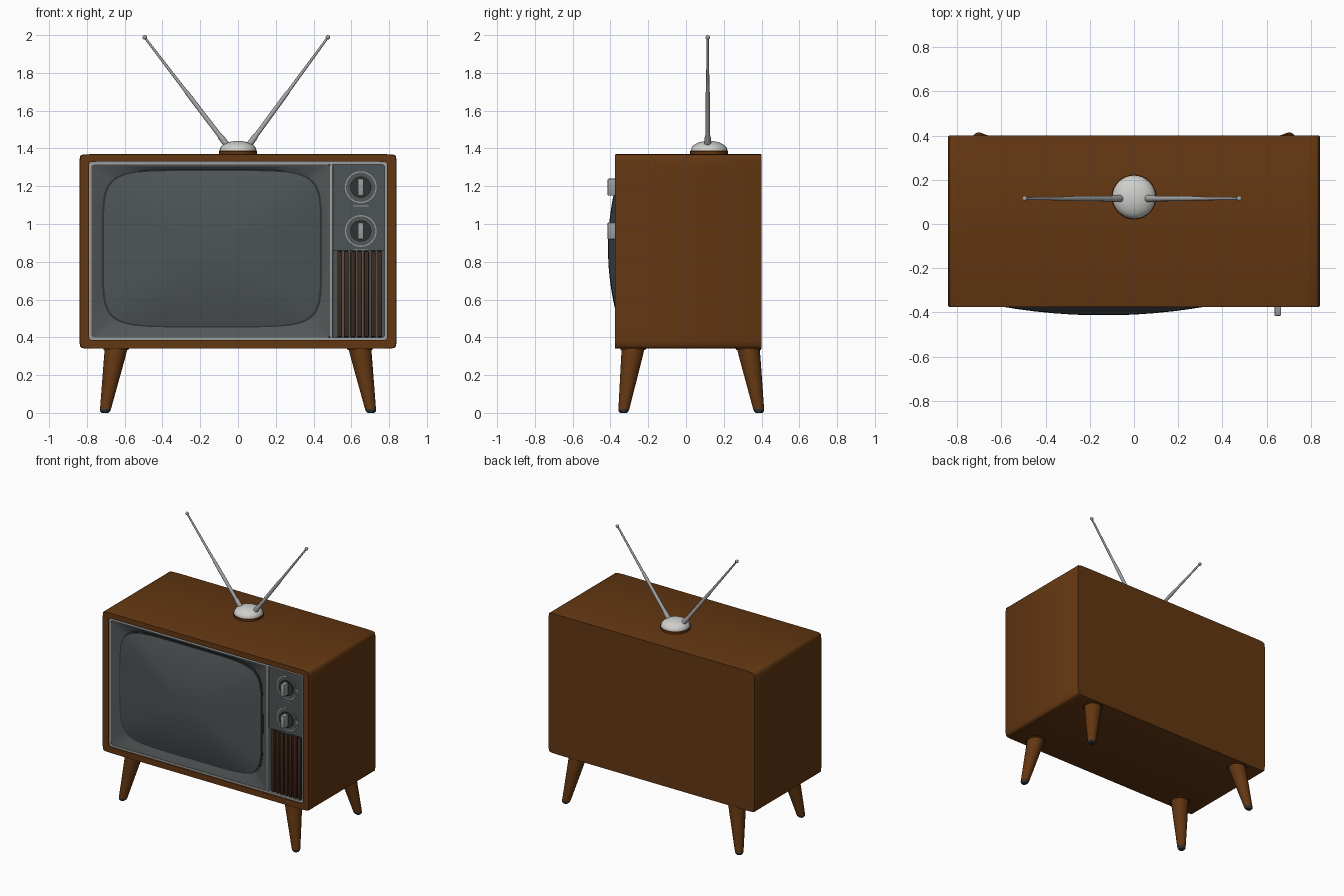
import bpy, bmesh, math
from mathutils import Vector

if "Cube" in bpy.data.objects:
    bpy.data.objects.remove(bpy.data.objects["Cube"])


def material(name, rgb):
    m = bpy.data.materials.new(name)
    m.diffuse_color = (*rgb, 1)
    m.use_nodes = True
    m.node_tree.nodes["Principled BSDF"].inputs["Base Color"].default_value = m.diffuse_color
    return m


WOOD = material("brown wood", (0.125, 0.038, 0.006))
SLAT = material("dark brown slats", (0.05, 0.022, 0.012))
GLASS = material("screen grey", (0.075, 0.088, 0.092))
BEZEL = material("bezel grey", (0.085, 0.095, 0.098))
DARK = material("dark grey", (0.03, 0.033, 0.035))
TRIM = material("worn trim silver", (0.33, 0.34, 0.34))
METAL = material("rod silver", (0.38, 0.38, 0.38))
PALE = material("pale dome", (0.62, 0.62, 0.6))


def finish(name, bm, mat, angle=35):
    bmesh.ops.recalc_face_normals(bm, faces=bm.faces)
    me = bpy.data.meshes.new(name)
    bm.to_mesh(me)
    bm.free()
    me.materials.append(mat)
    ob = bpy.data.objects.new(name, me)
    bpy.context.collection.objects.link(ob)
    bpy.ops.object.select_all(action='DESELECT')
    ob.select_set(True)
    bpy.context.view_layer.objects.active = ob
    bpy.ops.object.shade_smooth_by_angle(angle=math.radians(angle))
    return ob


def loft(name, rings, mat, wrap=False, angle=35):
    """Skin a list of rings; cap the ends, or wrap round into a closed frame."""
    bm = bmesh.new()
    loops = [[bm.verts.new(p) for p in r] for r in rings]
    pairs = list(zip(loops, loops[1:]))
    if wrap:
        pairs.append((loops[-1], loops[0]))
    else:
        bm.faces.new(loops[0])
        bm.faces.new(loops[-1])
    for a, b in pairs:
        for i in range(len(a)):
            j = (i + 1) % len(a)
            bm.faces.new((a[i], a[j], b[j], b[i]))
    return finish(name, bm, mat, angle)


def squircle(x0, x1, z0, z1, y, n=60, s=1.0, seg=16):
    """Rounded rectangle in the xz plane; higher n gives tighter corners."""
    pts = []
    for side in range(4):
        for k in range(seg):
            u, v = math.sin(math.pi / 2 * (2 * k / seg - 1)), -1.0
            for _ in range(side):
                u, v = -v, u
            f = s * (abs(u) ** n + abs(v) ** n) ** (-1 / n)
            pts.append(((x0 + x1) / 2 + u * f * (x1 - x0) / 2, y,
                        (z0 + z1) / 2 + v * f * (z1 - z0) / 2))
    return pts


def circle(x, y, z, r, seg=24):
    return [(x + r * math.cos(2 * math.pi * i / seg),
             y + r * math.sin(2 * math.pi * i / seg), z) for i in range(seg)]


def box(name, x0, x1, y0, y1, z0, z1, mat, bevel=0.0):
    bm = bmesh.new()
    bmesh.ops.create_cube(bm, size=1)
    for v in bm.verts:
        v.co = ((x0 + x1) / 2 + v.co.x * (x1 - x0),
                (y0 + y1) / 2 + v.co.y * (y1 - y0),
                (z0 + z1) / 2 + v.co.z * (z1 - z0))
    if bevel:
        bmesh.ops.bevel(bm, geom=bm.edges[:], offset=bevel, segments=2,
                        profile=0.5, affect='EDGES')
    return finish(name, bm, mat)


def disc(name, x, z, r, y0, y1, mat):
    rings = [[(px, y, pz) for px, pz, _ in circle(x, z, 0, r, 32)] for y in (y0, y1)]
    return loft(name, rings, mat)


# Cabinet shell with a shallow recess in the front
C = (-0.84, 0.84, 0.34, 1.37)
I = (-0.79, 0.79, 0.385, 1.33)
loft("cabinet", [
    squircle(*C, 0.40, s=0.996), squircle(*C, 0.394), squircle(*C, -0.369),
    squircle(*C, -0.375, s=0.996), squircle(*I, -0.375, n=90),
    squircle(*I, -0.325, n=90)], WOOD)

# Silver trim round the recess, and the upright divider
T = (-0.776, 0.776, 0.399, 1.316)
loft("front_trim", [squircle(*I, -0.367, n=90), squircle(*T, -0.367, n=90),
                    squircle(*T, -0.33, n=90), squircle(*I, -0.33, n=90)], TRIM, wrap=True)
box("divider", 0.487, 0.502, -0.368, -0.33, 0.395, 1.32, TRIM, 0.003)

# Sloping bezel and bulging screen
B = (-0.776, 0.488, 0.399, 1.316)
S = (-0.71, 0.435, 0.46, 1.28)
loft("bezel", [
    squircle(*B, -0.363, n=90), squircle(*B, -0.36, n=60, s=0.975),
    squircle(*S, -0.342, n=6, s=1.015), squircle(*S, -0.328, n=6, s=1.015),
    squircle(*B, -0.328, n=90)], BEZEL, wrap=True, angle=20)
loft("screen_edge", [
    squircle(*S, -0.346, n=6, s=1.018), squircle(*S, -0.346, n=6, s=0.99),
    squircle(*S, -0.33, n=6, s=0.99), squircle(*S, -0.33, n=6, s=1.018)], DARK, wrap=True)
loft("screen", [squircle(*S, -0.33, n=6)] + [
    squircle(*S, -0.352 - 0.061 * (1 - s * s), n=6 - 3 * (1 - s), s=s)
    for s in (1, 0.97, 0.9, 0.8, 0.68, 0.55, 0.4, 0.25, 0.1)], GLASS)

# Control panel with two dials
box("control_panel", 0.502, 0.776, -0.356, -0.33, 0.86, 1.316, GLASS)
for label, z in (("upper", 1.195), ("lower", 0.963)):
    disc(label + "_dial_ring", 0.65, z, 0.084, -0.35, -0.359, TRIM)
    disc(label + "_dial_face", 0.65, z, 0.078, -0.35, -0.362, BEZEL)
    disc(label + "_knob_base", 0.65, z, 0.056, -0.35, -0.370, DARK)
    box(label + "_knob_grip", 0.635, 0.665, -0.415, -0.36, z - 0.045, z + 0.045, TRIM, 0.005)
    box(label + "_dial_mark", 0.61, 0.69, -0.36, -0.355, z - 0.103, z - 0.098, TRIM)

# Speaker grille with upright slats
box("grille_back", 0.502, 0.776, -0.346, -0.33, 0.399, 0.86, GLASS)
for i in range(7):
    x = 0.538 + i * 0.0355
    box("grille_slat", x - 0.0125, x + 0.0125, -0.366, -0.34, 0.402, 0.856, SLAT, 0.004)

# Four splayed, tapered legs with dark feet
for sx in (-1, 1):
    for label, y0, y1 in (("front", -0.28, -0.332), ("back", 0.33, 0.388)):
        def ring(z, r):
            t = 1 - z / 0.34
            return circle(sx * (0.645 + 0.06 * t), y0 + (y1 - y0) * t, z, r)
        loft(label + "_leg", [ring(0.345, 0.06), ring(0.3, 0.057), ring(0.15, 0.042),
                              ring(0.02, 0.029)], WOOD)
        loft(label + "_foot", [ring(0.02, 0.029), ring(0.008, 0.026), ring(0, 0.018)], DARK)
        loft(label + "_leg_plate", [ring(0.345, 0.067), ring(0.334, 0.067)], WOOD)

# Antenna base and dome
AY = 0.122
loft("antenna_base", [circle(0, AY, 1.365, 0.1, 32), circle(0, AY, 1.385, 0.1, 32),
                      circle(0, AY, 1.392, 0.094, 32)], WOOD)
loft("antenna_dome", [circle(0, AY, 1.388, 0.097, 32)] + [
    circle(0, AY, 1.39 + 0.05 * math.sin(a), 0.097 * math.cos(a), 32)
    for a in (0.1, 0.3, 0.5, 0.7, 0.9, 1.1, 1.3, 1.48)], PALE)

# Two antenna rods with ball tips
for sx, tip_x in ((-1, -0.494), (1, 0.476)):
    a, b = Vector((sx * 0.045, 0.115, 1.40)), Vector((tip_x, 0.115, 1.988))
    d = (b - a).normalized()
    p, q = Vector((0, 1, 0)), d.cross(Vector((0, 1, 0)))
    rings = []
    for t, r in ((0, 0.017), (0.1, 0.016), (0.12, 0.0125), (0.5, 0.0115),
                 (0.52, 0.009), (1, 0.006)):
        rings.append([a.lerp(b, t) + (p * math.cos(k * math.pi / 6)
                      + q * math.sin(k * math.pi / 6)) * r for k in range(12)])
    loft("antenna_rod", rings, METAL)
    bm = bmesh.new()
    bmesh.ops.create_uvsphere(bm, u_segments=12, v_segments=8, radius=0.012)
    bmesh.ops.translate(bm, vec=b, verts=bm.verts)
    finish("antenna_tip", bm, METAL, 60)
